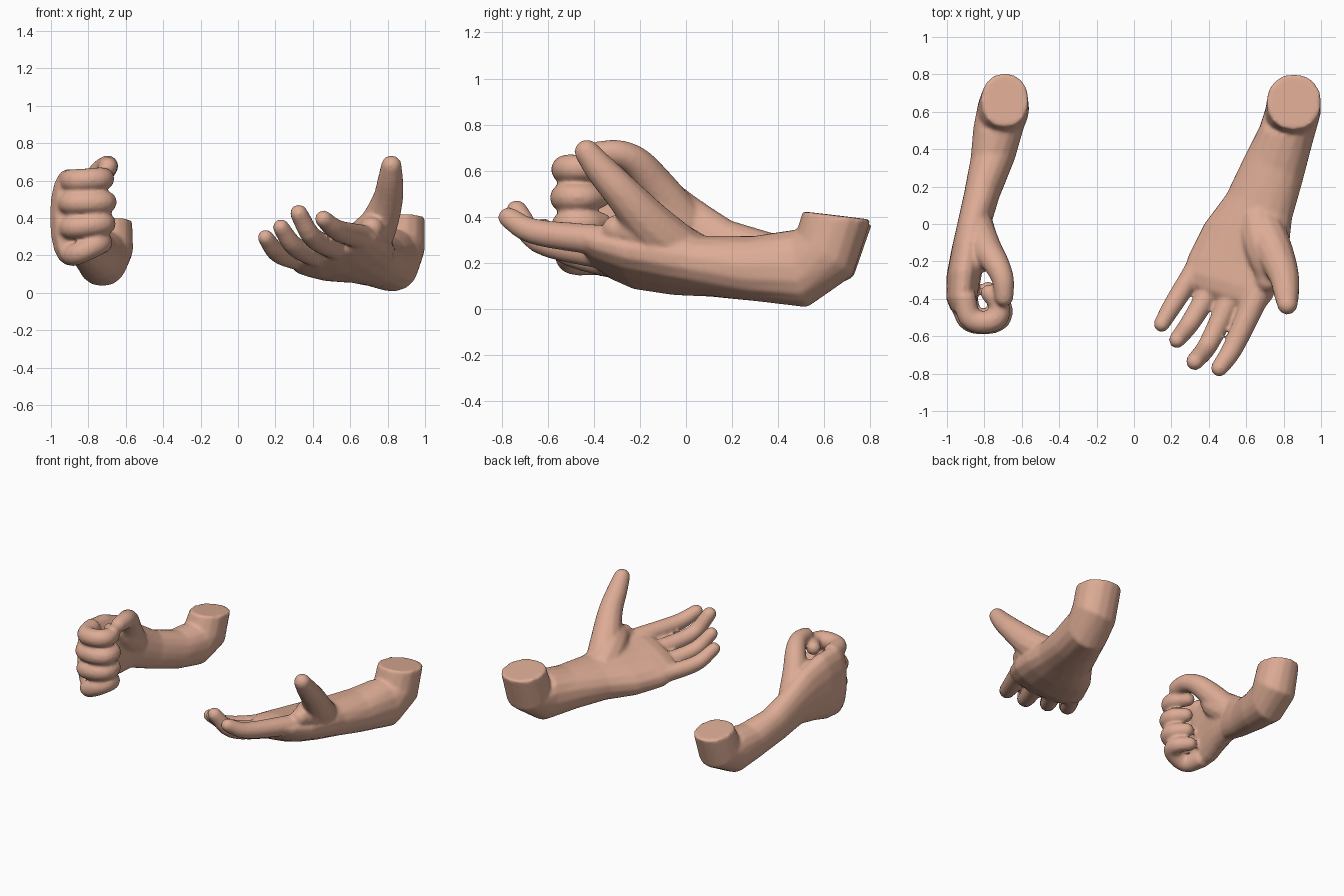
import bpy, bmesh, math
from mathutils import Vector as V

skin = bpy.data.materials.new("skin")
skin.diffuse_color = (0.72, 0.41, 0.30, 1)


def tangents(pts):
    n = len(pts)
    return [(pts[min(i + 1, n - 1)] - pts[max(i - 1, 0)]).normalized() for i in range(n)]


def bridge(bm, rings):
    """Skin a list of point rings and cap both ends."""
    vr = [[bm.verts.new(p) for p in r] for r in rings]
    n = len(vr[0])
    for a, b in zip(vr, vr[1:]):
        for i in range(n):
            bm.faces.new((a[i], a[(i + 1) % n], b[(i + 1) % n], b[i]))
    bm.faces.new(vr[0][::-1])
    bm.faces.new(vr[-1])


def ring(c, side, up, n=16, e=1.0):
    out = []
    for k in range(n):
        a = 2 * math.pi * k / n
        x, y = math.cos(a), math.sin(a)
        out.append(c + side * math.copysign(abs(x) ** e, x) + up * math.copysign(abs(y) ** e, y))
    return out


def limb(bm, sections):
    """Loft flattened rings; each is (one edge, other edge, half thickness)."""
    secs = [(V(a), V(b), t) for a, b, t in sections]
    cs = [(a + b) / 2 for a, b, t in secs]
    tans = tangents(cs)
    tans[0] = V((0, -0.12, -1))     # stump is cut almost level
    rings = []
    for (a, b, t), c, tan in zip(secs, cs, tans):
        side = (b - a) / 2
        up = side.cross(tan).normalized() * t
        rings.append(ring(c, side, up, 16, 0.92))
    bridge(bm, rings)


def spline(pts, steps=4):
    """Smooth path through 4D points (x, y, z, radius)."""
    q = [V(p) for p in pts]
    q = [q[0] * 2 - q[1]] + q + [q[-1] * 2 - q[-2]]
    out = []
    for i in range(1, len(q) - 2):
        p0, p1, p2, p3 = q[i - 1:i + 3]
        for s in range(steps):
            t = s / steps
            out.append(0.5 * (2 * p1 + (p2 - p0) * t + (2 * p0 - 5 * p1 + 4 * p2 - p3) * t * t
                              + (3 * p1 - p0 - 3 * p2 + p3) * t ** 3))
    return out + [q[-2]]


def digit(bm, pts, hint):
    """Round tube with a domed tip for a finger, thumb or muscle pad."""
    q = spline(pts)
    cs, rs = [p.xyz for p in q], [p.w for p in q]
    tans = tangents(cs)
    for a in (25, 50, 75):
        cs.append(q[-1].xyz + tans[len(q) - 1] * q[-1].w * math.sin(math.radians(a)))
        rs.append(q[-1].w * math.cos(math.radians(a)))
        tans.append(tans[len(q) - 1])
    rings = []
    for c, r, t in zip(cs, rs, tans):
        s = t.cross(V(hint)).normalized()
        rings.append(ring(c, s * r, s.cross(t) * r, 12))
    bridge(bm, rings)


def finish(name, bm):
    """Fuse the overlapping parts into one smooth skin."""
    bmesh.ops.recalc_face_normals(bm, faces=bm.faces)
    me = bpy.data.meshes.new(name)
    bm.to_mesh(me)
    bm.free()
    me.materials.append(skin)
    for p in me.polygons:
        p.use_smooth = True
    ob = bpy.data.objects.new(name, me)
    bpy.context.collection.objects.link(ob)
    m = ob.modifiers.new("fuse", 'REMESH')
    m.mode = 'VOXEL'
    m.voxel_size = 0.011
    m.use_smooth_shade = True
    s = ob.modifiers.new("soften", 'SMOOTH')
    s.factor = 0.5
    s.iterations = 8


# Open hand: upper arm stump, elbow, forearm, palm
bm = bmesh.new()
limb(bm, [
    ((0.71, 0.66, 0.405), (1.00, 0.65, 0.405), 0.150),
    ((0.70, 0.60, 0.22), (1.00, 0.60, 0.24), 0.152),
    ((0.675, 0.53, 0.16), (0.965, 0.47, 0.19), 0.172),
    ((0.59, 0.36, 0.16), (0.905, 0.24, 0.19), 0.142),
    ((0.495, 0.16, 0.145), (0.845, 0.03, 0.225), 0.128),
    ((0.375, 0.00, 0.135), (0.83, -0.12, 0.25), 0.122),
    ((0.285, -0.18, 0.145), (0.80, -0.27, 0.27), 0.108),
    ((0.27, -0.26, 0.165), (0.74, -0.40, 0.30), 0.088),
    ((0.29, -0.32, 0.18), (0.70, -0.45, 0.305), 0.065),
    ((0.33, -0.355, 0.19), (0.67, -0.47, 0.30), 0.042)])
# Open hand: pinky, ring, middle, index, thumb, pad between thumb and palm
for pts in (
    [(0.36, -0.18, 0.175, .060), (0.31, -0.27, 0.18, .058), (0.21, -0.43, 0.215, .053), (0.148, -0.535, 0.295, .044)],
    [(0.46, -0.26, 0.20, .065), (0.41, -0.35, 0.20, .061), (0.30, -0.53, 0.25, .054), (0.230, -0.62, 0.35, .045)],
    [(0.57, -0.28, 0.235, .070), (0.52, -0.39, 0.24, .064), (0.40, -0.64, 0.295, .055), (0.325, -0.735, 0.425, .048)],
    [(0.69, -0.30, 0.285, .076), (0.65, -0.40, 0.30, .068), (0.53, -0.66, 0.335, .057), (0.457, -0.77, 0.395, .047)],
    [(0.69, -0.01, 0.24, .110), (0.745, -0.14, 0.35, .105), (0.80, -0.27, 0.495, .083),
     (0.815, -0.37, 0.605, .069), (0.82, -0.43, 0.68, .056)],
    [(0.66, 0.03, 0.23, .105), (0.69, -0.10, 0.29, .115), (0.72, -0.22, 0.34, .095), (0.715, -0.30, 0.345, .065)]):
    digit(bm, pts, (0.9, -0.4, 0.2))
finish("open_hand_and_arm", bm)

# Fist: upper arm stump, elbow, forearm, palm as (centre, half width, half height)
bm = bmesh.new()
limb(bm, [((x - w, y, z), (x + w, y, z), t) for x, y, z, w, t in (
    (-0.69, 0.665, 0.385, 0.125, 0.145),
    (-0.70, 0.61, 0.23, 0.140, 0.150),
    (-0.725, 0.51, 0.185, 0.135, 0.152),
    (-0.755, 0.35, 0.20, 0.119, 0.132),
    (-0.815, 0.15, 0.26, 0.097, 0.132),
    (-0.855, 0.00, 0.335, 0.090, 0.152),
    (-0.88, -0.13, 0.38, 0.095, 0.205),
    (-0.908, -0.27, 0.40, 0.094, 0.245),
    (-0.92, -0.40, 0.405, 0.085, 0.250),
    (-0.92, -0.47, 0.405, 0.055, 0.230))])
# Fist: four curled fingers, index down to pinky
for z, r, dx, dy, rise in ((0.60, .062, .012, 0, 0.01), (0.48, .062, 0, -.005, 0.005),
                           (0.35, .062, .005, 0, 0.02), (0.205, .060, .02, .015, 0.06)):
    digit(bm, [(-0.92 + dx, -0.38 + dy, z, r), (-0.89 + dx, -0.50 + dy, z, r),
               (-0.80, -0.525 + dy, z + rise * .5, r), (-0.72 - dx, -0.50 + dy, z + rise, r),
               (-0.71 - dx, -0.43 + dy, z + rise, r * .92), (-0.76 - dx, -0.37 + dy, z + rise, r * .8)],
          (0, 0, 1))
# Fist: thumb arching over the index finger, and the pad at its root
digit(bm, [(-0.84, -0.01, 0.39, .088), (-0.79, -0.13, 0.535, .083), (-0.735, -0.215, 0.635, .070),
           (-0.70, -0.30, 0.675, .060), (-0.695, -0.39, 0.675, .052)], (1, 0, 0.3))
digit(bm, [(-0.84, 0.00, 0.36, .090), (-0.82, -0.12, 0.46, .092), (-0.825, -0.19, 0.53, .075)], (1, 0, 0.3))
finish("fist_and_arm", bm)
